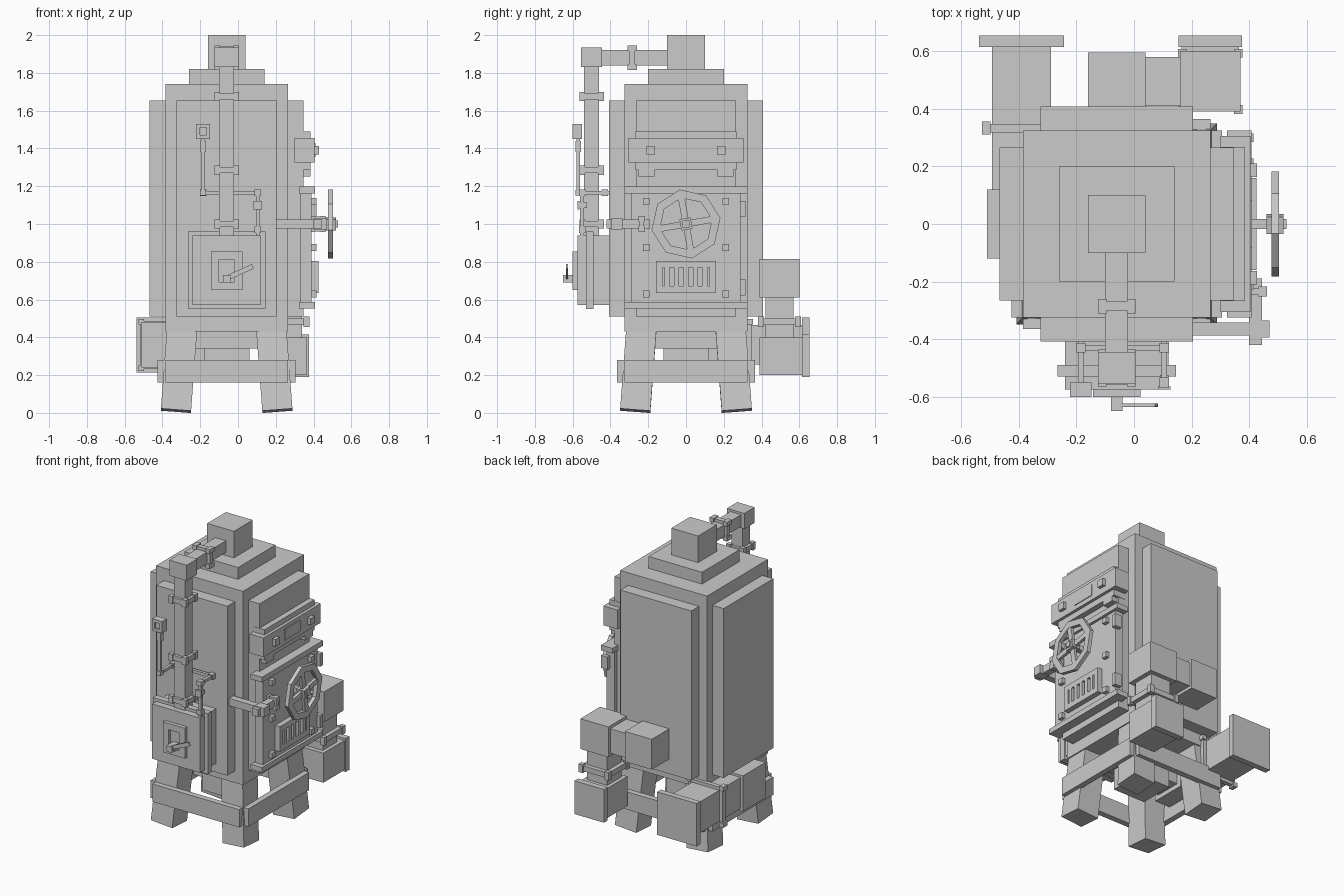
import bpy, bmesh, math
from mathutils import Matrix, Vector

cube = bpy.data.objects.get("Cube")
if cube:
    bpy.data.objects.remove(cube, do_unlink=True)

grey = bpy.data.materials.new("plain grey")
grey.use_nodes = True
level = .6
grey.diffuse_color = (level, level, level, 1)
grey.node_tree.nodes["Principled BSDF"].inputs["Base Color"].default_value = grey.diffuse_color

MIDDLE = -.06      # centre line of the boiler body
FLUE = -.5         # depth of the flue pipe in front of the body
SIDES = (-1, 1)


def finish(name, bm):
    bmesh.ops.recalc_face_normals(bm, faces=bm.faces)
    mesh = bpy.data.meshes.new(name)
    bm.to_mesh(mesh)
    bm.free()
    mesh.materials.append(grey)
    bpy.context.collection.objects.link(bpy.data.objects.new(name, mesh))


def block(name, centre, size, rotation=Matrix.Identity(4)):
    bm = bmesh.new()
    scale = Matrix.Diagonal(Vector(size).to_4d())
    bmesh.ops.create_cube(bm, size=1, matrix=Matrix.Translation(centre) @ rotation @ scale)
    finish(name, bm)


def box(name, x, y, z):
    """Box from its (low, high) range on each axis."""
    low, high = (Vector(corner) for corner in zip(x, y, z))
    block(name, (low + high) / 2, high - low)


def around(middle, width):
    """Range of the given width around a middle value."""
    return (middle - width / 2, middle + width / 2)


def tier(name, width, depth, bottom, top):
    """Box centred on the boiler body."""
    box(name, around(MIDDLE, width), around(0, depth), (bottom, top))


def collar(name, centre, axis, width, depth=.05):
    """Square pipe flange with four thicker corner bolts."""
    size = [width * .92] * 3
    size[axis] = depth * .65
    block(name, centre, size)
    first, second = (i for i in range(3) if i != axis)
    bolt = .03
    for a in SIDES:
        for b in SIDES:
            spot, bolt_size = Vector(centre), [bolt] * 3
            spot[first] += a * (width - bolt) / 2
            spot[second] += b * (width - bolt) / 2
            bolt_size[axis] = depth
            block(name + "_bolt", spot, bolt_size)


def frame(name, x, y, z, bar, faces_side=False):
    """Rectangular frame of four bars, facing the front or the side."""
    across = y if faces_side else x
    left, right = across
    bottom, top = z
    for u, v in (((left, left + bar), z), ((right - bar, right), z),
                 (across, (bottom, bottom + bar)), (across, (top - bar, top))):
        box(name, x if faces_side else u, u if faces_side else y, v)


# Body, cladding panels and stepped roof
tier("body", .65, .65, .43, 1.74)
tier("front_and_back_panels", .53, .815, .51, 1.655)
tier("side_panels", .815, .53, .51, 1.655)
tier("roof_step", .4, .4, 1.74, 1.82)
tier("roof_cap", .2, .2, 1.82, 2)

# Splayed legs, braces and ash box below
tilt = .075
for side in SIDES:
    for end in SIDES:
        turn = Matrix.Rotation(-side * tilt, 4, 'Y') @ Matrix.Rotation(end * tilt, 4, 'X')
        block("leg", (MIDDLE + side * .25, end * .25, .26), (.16, .16, .5), turn)
    block("side_brace", (MIDDLE + side * .345, 0, .22), (.04, .65, .12))
    block("cross_brace", (MIDDLE, side * .345, .22), (.65, .04, .12))
tier("ash_box_neck", .33, .33, .34, .44)
tier("ash_box", .24, .24, .2, .35)

# Front flue pipe
flue_width = around(MIDDLE, .08)
box("flue_riser", flue_width, around(FLUE, .08), (.93, 1.84))
box("flue_elbow", around(MIDDLE, .13), around(FLUE, .11), (1.83, 1.935))
box("flue_top_pipe", flue_width, (FLUE, -.09), (1.84, 1.92))
for height in (1, 1.285, 1.675):
    collar("flue_collar", (MIDDLE, FLUE, height), 2, .13)
collar("flue_top_collar", (MIDDLE, -.285, 1.88), 1, .13)

# Firebox with framed hatch and latch
box("firebox", around(MIDDLE, .36), (-.575, -.4), (.57, .94))
box("firebox_band", around(MIDDLE, .41), around(-.51, .04), (.55, .96))
frame("hatch_frame", around(MIDDLE, .165), (-.6, -.57), (.65, .855), bar=.042)
box("latch_knob", around(MIDDLE, .04), (-.65, -.57), (.69, .73))
block("latch_lever", (.01, -.63, .745), (.15, .012, .026),
      Matrix.Rotation(math.radians(-24), 4, 'Y'))

# Gauge on its thin pipes
gauge_x, gauge_y, feed_z, thin = -.185, -.57, 1.165, .02
box("gauge", around(gauge_x, .075), around(gauge_y, .04), (1.45, 1.53))
frame("gauge_rim", around(gauge_x, .075), (-.6, -.58), (1.45, 1.53), bar=thin)
box("gauge_neck", around(gauge_x, thin), around(gauge_y, thin), (feed_z, 1.46))
for height, length in ((1.41, .06), (feed_z, .03)):
    block("gauge_sleeve", (gauge_x, gauge_y, height), (.03, .03, length))

# Cross feed and valve pipe into the firebox
valve_x, valve_y, cross_y = .105, -.55, -.43
box("gauge_feed", around(gauge_x, thin), (gauge_y, -.4), around(feed_z, thin))
box("cross_feed", (gauge_x, valve_x), around(cross_y, thin), around(feed_z, thin))
box("valve_feed", around(valve_x, thin), (valve_y, -.4), around(feed_z, thin))
box("valve_drop", around(valve_x, thin), around(valve_y, thin), (.94, feed_z))
for x, y, z in ((gauge_x, cross_y, feed_z), (valve_x, cross_y, feed_z),
                (valve_x, valve_y, feed_z), (valve_x, valve_y, .97)):
    block("feed_joint", (x, y, z), (.034, .034, .034))
block("valve_body", (valve_x, valve_y, 1.1), (.03, .05, .03))
block("valve_handle", (valve_x, valve_y - thin, 1.1), (.045, .01, .045))

# Door on the wheel side: plate, rails, bolts and hinges
door_face = .39
box("door_plate", (.33, door_face), around(0, .58), (.57, 1.18))
for height in (.57, 1.18):
    block("door_rail", (.365, 0, height), (.085, .65, .035))
for side in SIDES:
    for height in (.63, .875, 1.12):
        block("door_bolt", (door_face, side * .21, height), (.05, .036, .036))
for height in (.665, 1.08):
    block("door_hinge", (door_face, .3, height), (.05, .03, .085))

# Vent grille
vent_x = (.38, .425)
frame("vent_frame", vent_x, around(0, .32), (.635, .805), bar=.036, faces_side=True)
for i in range(5):
    box("vent_bar", vent_x, around((i - 2) * .05, .026), (.65, .79))

# Octagonal hand wheel
hub = Vector((.49, 0, 1))
start, corners = math.radians(10), 8
inner, outer, half = .14, .185, .013
bm = bmesh.new()
rings = []
for k in range(corners):
    turn = Matrix.Rotation(start + k * math.tau / corners, 4, 'X')
    section = ((-half, outer), (half, outer), (half, inner), (-half, inner))
    rings.append([bm.verts.new(hub + turn @ Vector((x, r, 0))) for x, r in section])
for k, ring in enumerate(rings):
    previous = rings[k - 1]
    for j in range(4):
        bm.faces.new((previous[j], previous[j - 1], ring[j - 1], ring[j]))
finish("wheel_rim", bm)
turn = Matrix.Rotation(start, 4, 'X')
block("wheel_spoke", hub, (thin, inner * 2, .035), turn)
block("wheel_spoke", hub, (thin, .035, inner * 2), turn)
block("wheel_hub", hub, (.06, .06, .06), turn)
box("wheel_axle", (door_face, .53), around(0, .035), around(hub.z, .035))

# Side feed pipe bending round the front corner to the door
pipe_z = around(hub.z, .05)
box("corner_pipe", (.2, .46), around(-.365, .045), pipe_z)
box("corner_elbow", (.4, .47), around(-.365, .06), around(hub.z, .06))
box("corner_run", (.4, .445), (-.42, -.19), pipe_z)
collar("corner_collar", (.42, -.235, hub.z), 1, .085, .035)

# Control box
box("control_box", (.3, .405), around(0, .61), (1.325, 1.455))
box("control_back", (.3, .385), around(0, .535), (1.285, 1.49))
box("control_plate", (.4, .41), around(0, .165), (1.355, 1.43))
for side in SIDES:
    block("control_knob", (.41, side * .187, 1.39), (.035, .046, .046))
    block("control_tab", (.355, side * .208, 1.27), (.06, .085, .035))

# Rear pipe: out of the back, sideways, then down to a flanged box
rear_x, rear_y, rear_z = .265, .495, (.61, .815)
box("rear_outlet", around(MIDDLE, .2), around(rear_y, .2), rear_z)
box("rear_link", (MIDDLE, rear_x), around(rear_y, .17), (.63, .795))
box("rear_elbow", around(rear_x, .21), around(rear_y, .21), rear_z)
box("rear_drop", around(rear_x, .15), around(rear_y, .15), (.38, .63))
collar("rear_collar", (rear_x, rear_y, .483), 2, .225, .055)
box("rear_foot", around(rear_x, .2), (.39, .62), (.2, .4))
box("rear_foot_plate", around(rear_x, .22), (.615, .655), (.19, .415))

# Low pipe along the far side, ending in a square plate
low_x, low_z = -.39, .36
box("low_pipe", around(low_x, .205), (0, .63), around(low_z, .21))
box("low_pipe_plate", around(low_x, .295), (.615, .655), around(low_z, .29))
collar("low_pipe_collar", (low_x, .333, low_z), 1, .275, .045)
box("low_elbow", around(low_x, .24), around(0, .24), around(low_z, .24))
box("low_link", (low_x, MIDDLE), around(0, .18), (.27, .42))
